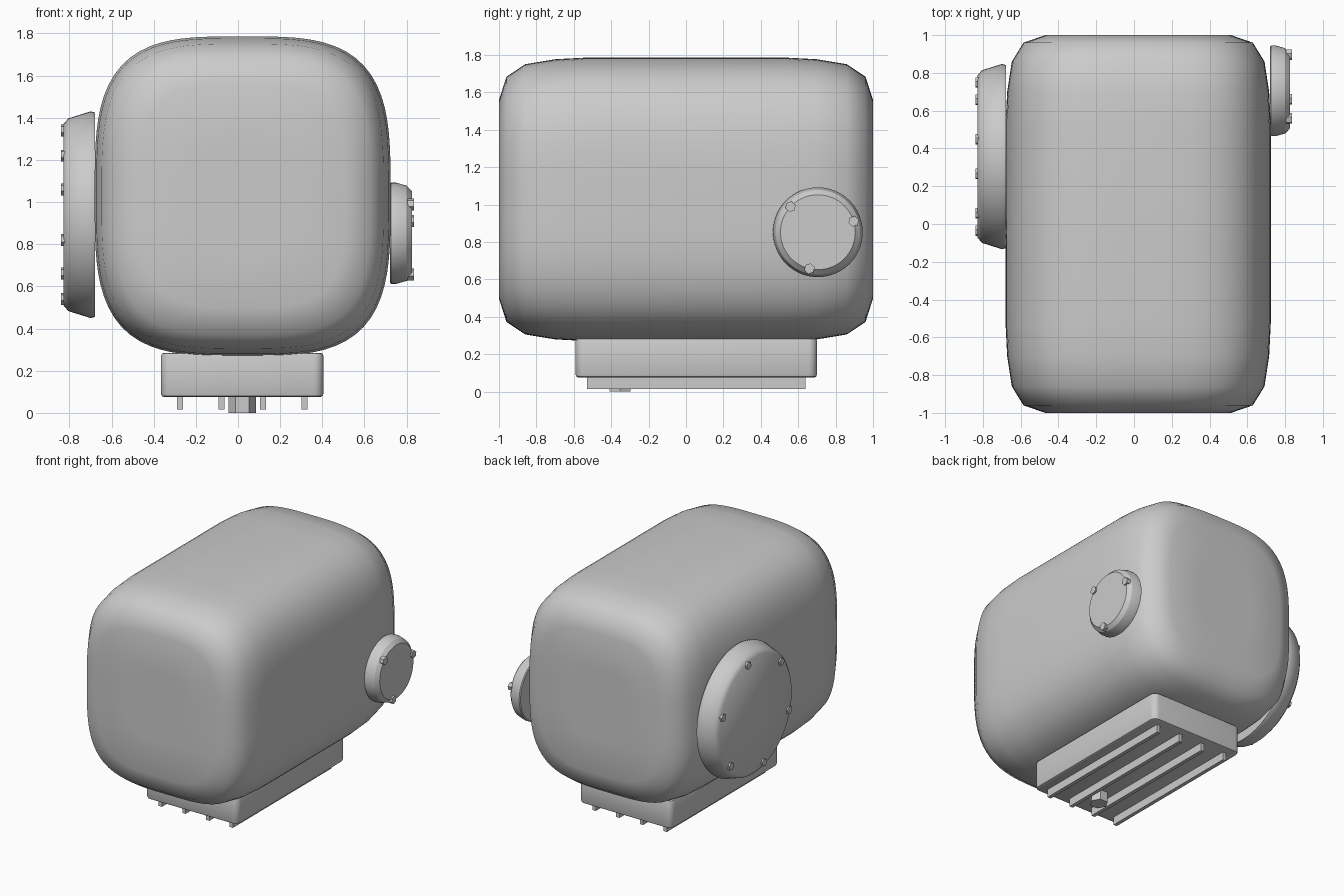
import bpy, bmesh
from math import cos, sin, pi, radians, copysign

if "Cube" in bpy.data.objects:
    bpy.data.objects.remove(bpy.data.objects["Cube"])


def finish(name, bm, angle=None):
    bmesh.ops.recalc_face_normals(bm, faces=bm.faces)
    me = bpy.data.meshes.new(name)
    bm.to_mesh(me)
    bm.free()
    ob = bpy.data.objects.new(name, me)
    bpy.context.collection.objects.link(ob)
    bpy.ops.object.select_all(action='DESELECT')
    ob.select_set(True)
    bpy.context.view_layer.objects.active = ob
    if angle:
        bpy.ops.object.shade_smooth_by_angle(angle=radians(angle))
    return ob


def loft(name, rings, angle):
    """Skin a list of equal-length point rings and cap both ends."""
    bm = bmesh.new()
    loops = [[bm.verts.new(p) for p in r] for r in rings]
    n = len(loops[0])
    for a, b in zip(loops, loops[1:]):
        for i in range(n):
            j = (i + 1) % n
            bm.faces.new((a[i], a[j], b[j], b[i]))
    bm.faces.new(loops[0])
    bm.faces.new(loops[-1])
    return finish(name, bm, angle)


def disc(name, y, z, profile, n=64, start=0.0, angle=30):
    """Turned part about the x axis; profile holds (x, radius)."""
    return loft(name, [[(x, y + r * cos(start + 2 * pi * i / n), z + r * sin(start + 2 * pi * i / n))
                        for i in range(n)] for x, r in profile], angle)


def box(name, x0, x1, y0, y1, z0, z1, corner=0.0, edge=0.0):
    """Box with optional rounded upright corners and softened top and bottom edges."""
    bm = bmesh.new()
    bmesh.ops.create_cube(bm, size=1)
    for v in bm.verts:
        v.co.x = x1 if v.co.x > 0 else x0
        v.co.y = y1 if v.co.y > 0 else y0
        v.co.z = z1 if v.co.z > 0 else z0
    if corner:
        upright = [e for e in bm.edges if abs(e.verts[0].co.z - e.verts[1].co.z) > 1e-4]
        bmesh.ops.bevel(bm, geom=upright, offset=corner, segments=5,
                        profile=0.5, affect='EDGES')
        rims = [e for e in bm.edges if abs(e.verts[0].co.z - e.verts[1].co.z) < 1e-4]
        bmesh.ops.bevel(bm, geom=rims, offset=edge, segments=2,
                        profile=0.5, affect='EDGES')
    return finish(name, bm, 40 if corner else None)


# Main housing: superellipse section, rounded towards both ends
CX, CZ, HW, HH = 0.022, 1.028, 0.702, 0.758


def section(y, s, n=96, power=3.45):
    pts = []
    for i in range(n):
        t = 2 * pi * i / n
        c, d = cos(t), sin(t)
        k = s / (abs(c) ** power + abs(d) ** power) ** (1 / power)
        pts.append((CX + HW * k * c, y, CZ + HH * k * d))
    return pts


half = [(1.0, 0.35), (1.0, 0.70), (0.96, 0.865), (0.86, 0.953), (0.70, 0.988), (0.53, 1.0)]
stations = [(-y, s) for y, s in half] + half[::-1]
loft("housing", [section(y, s) for y, s in stations], 75)

# Sump pan with cooling fins underneath
box("sump_pan", -0.365, 0.405, -0.59, 0.70, 0.075, 0.285, 0.045, 0.015)
for i in range(4):
    x = -0.275 + i * 0.197
    box(f"sump_fin_{i + 1}", x - 0.014, x + 0.014, -0.53, 0.64, 0.015, 0.085)

# Hexagonal drain plug
loft("drain_plug", [[(0.02 + 0.065 * cos(i * pi / 3), -0.353 + 0.065 * sin(i * pi / 3), z)
                     for i in range(6)] for z in (0.0, 0.085)], 20)


# Round side covers with a ring of hexagonal bolts
def cover(name, y, z, profile, angle, bolts, bolt_radius, tip):
    disc(name, y, z, profile, angle=angle)
    face = profile[-1][0]
    back = face - copysign(0.02, face)
    for i in range(bolts):
        a = radians(17) + 2 * pi * i / bolts
        disc(f"{name}_bolt_{i + 1}", y + bolt_radius * cos(a), z + bolt_radius * sin(a),
             [(back, 0.029), (tip, 0.029)], 6, a, 20)


cover("large_cover", 0.357, 0.94,
      [(-0.678, 0.485), (-0.70, 0.49), (-0.805, 0.457), (-0.828, 0.43)], 60, 6, 0.41, -0.84)
cover("small_cover", 0.705, 0.852,
      [(0.72, 0.232), (0.726, 0.24), (0.75, 0.24), (0.80, 0.226), (0.825, 0.20)], 30, 3, 0.2, 0.836)
